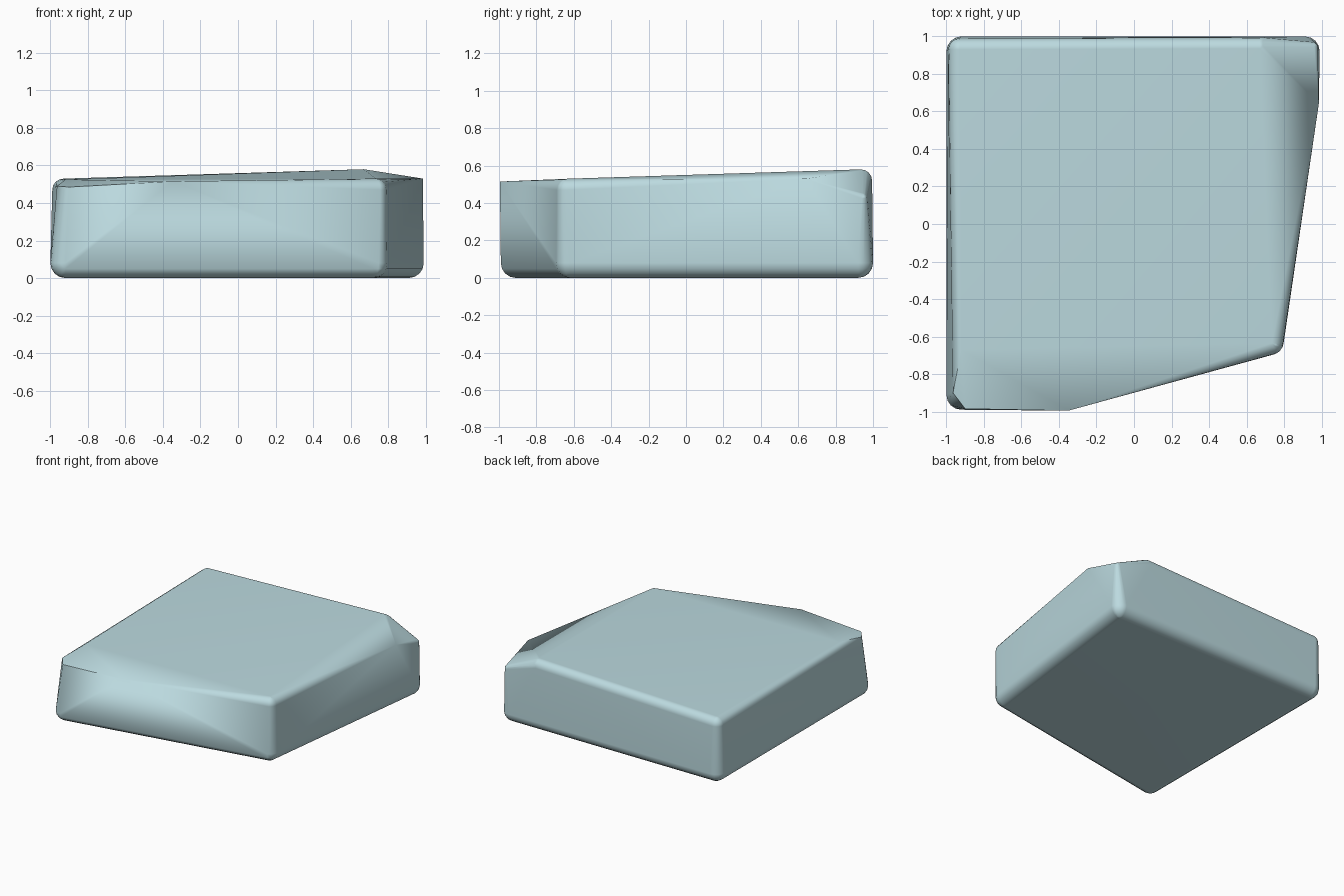
import bpy, bmesh
from math import sin, cos, pi, radians

if "Cube" in bpy.data.objects:
    bpy.data.objects.remove(bpy.data.objects["Cube"])


def ball(x, y, z, r):
    """Points of a small sphere that rounds off one corner of the slab."""
    pts = [(x, y, z + r), (x, y, z - r)]
    for i in range(1, 8):
        a = pi * i / 8
        for j in range(16):
            b = 2 * pi * j / 16
            pts.append((x + r * sin(a) * cos(b), y + r * sin(a) * sin(b), z + r * cos(a)))
    return pts


# Rounded corners: centre and radius
rounded = [
    # bottom
    (-0.92, 0.92, 0.08, 0.08), (0.91, 0.92, 0.08, 0.08),
    (-0.92, -0.91, 0.08, 0.08), (0.72, -0.62, 0.08, 0.08),
    # top
    (-0.93, 0.93, 0.47, 0.06), (0.735, -0.635, 0.47, 0.06),
    (0.67, 0.935, 0.52, 0.06), (0.95, 0.94, 0.425, 0.03),
]
# Crisp points where the corners are chipped
chipped = [
    (0.985, 0.64, 0.53),
    (-0.35, -0.995, 0.515), (-0.90, -0.985, 0.485),
    (-0.965, -0.90, 0.49), (-0.92, -0.67, 0.525),
]

# Slab: convex hull around all corners
bm = bmesh.new()
for c in rounded:
    for p in ball(*c):
        bm.verts.new(p)
for p in chipped:
    bm.verts.new(p)
bmesh.ops.convex_hull(bm, input=bm.verts[:])
bmesh.ops.delete(bm, geom=[v for v in bm.verts if not v.link_faces], context='VERTS')
bmesh.ops.dissolve_limit(bm, angle_limit=radians(0.3), verts=bm.verts[:], edges=bm.edges[:])
bmesh.ops.recalc_face_normals(bm, faces=bm.faces[:])

mesh = bpy.data.meshes.new("stone_slab")
bm.to_mesh(mesh)
bm.free()
slab = bpy.data.objects.new("stone_slab", mesh)
bpy.context.collection.objects.link(slab)

# Pale blue colour
mat = bpy.data.materials.new("pale_blue")
mat.diffuse_color = (0.50, 0.70, 0.74, 1)
mat.use_nodes = True
mat.node_tree.nodes["Principled BSDF"].inputs["Base Color"].default_value = mat.diffuse_color
mesh.materials.append(mat)

# Smooth rounded edges, flat large faces
bpy.context.view_layer.objects.active = slab
slab.select_set(True)
bpy.ops.object.shade_smooth_by_angle(angle=radians(30))
wn = slab.modifiers.new("flat_faces", 'WEIGHTED_NORMAL')
wn.keep_sharp = True
